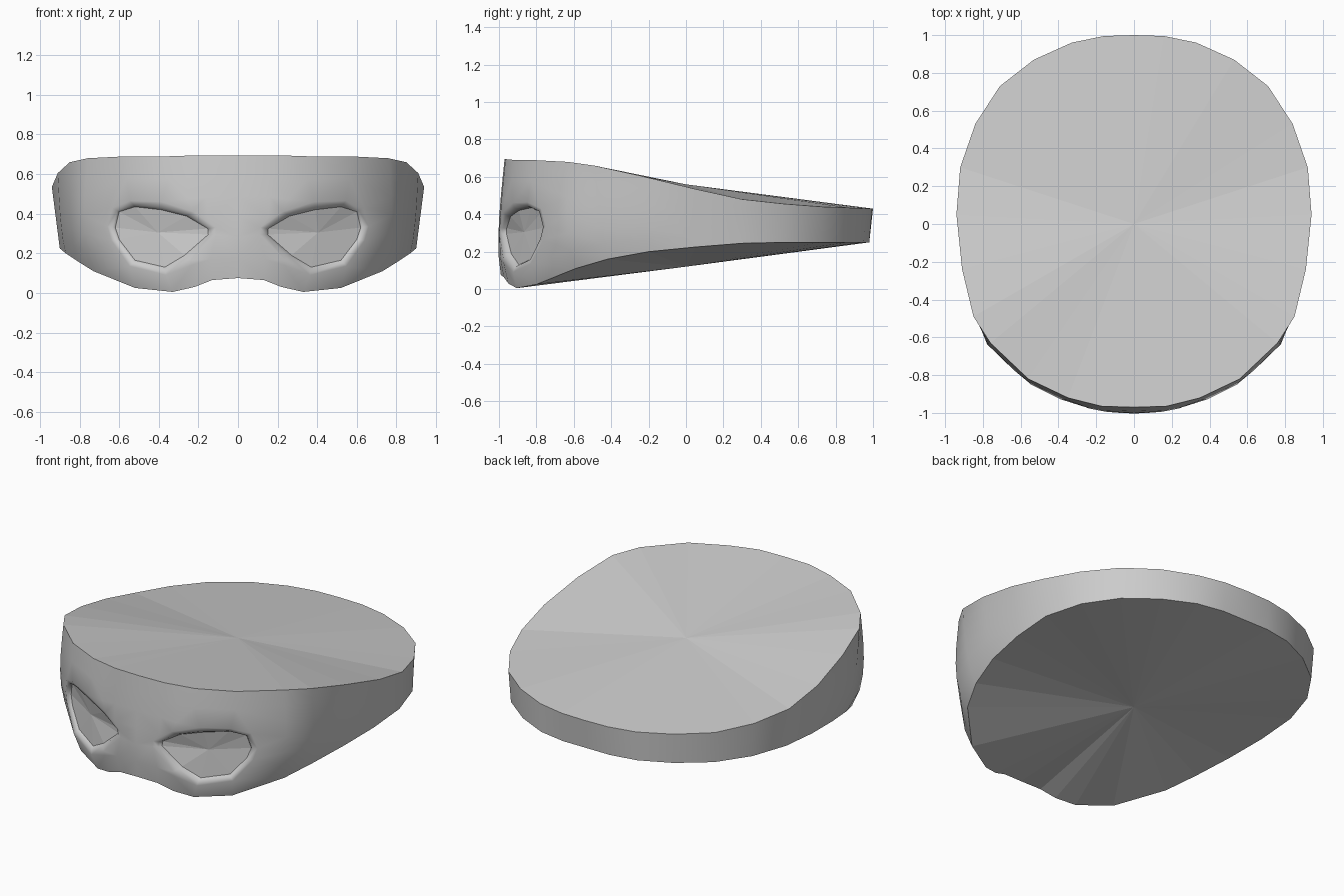
import bpy
import math
from mathutils import Vector
from mathutils.geometry import delaunay_2d_cdt

if "Cube" in bpy.data.objects:
    bpy.data.objects.remove(bpy.data.objects["Cube"])

# Half rim, from front centre to back centre: x, y, z
TOP = [(0, -.97, .695), (.17, -.965, .695), (.26, -.943, .693), (.35, -.92, .69),
       (.56, -.82, .69), (.76, -.63, .68), (.85, -.49, .66), (.91, -.24, .605),
       (.94, .05, .535), (.92, .3, .48), (.84, .53, .455), (.71, .73, .44),
       (.53, .87, .435), (.33, .96, .43), (.16, .995, .43), (0, 1, .43)]
BOTTOM = [(0, -.99, .075), (.13, -.975, .065), (.22, -.95, .03), (.33, -.905, .005),
          (.52, -.80, .025), (.73, -.59, .11), (.81, -.42, .16), (.87, -.2, .2),
          (.90, .05, .225), (.90, .3, .245), (.83, .53, .25), (.70, .72, .25),
          (.52, .86, .25), (.33, .95, .25), (.16, .98, .25), (0, .98, .25)]
BULGE = [.02, .025, .035, .045, .045, .045, .02, .01] + [0] * 8
# Eye outline seen from the front: x, z
EYE = [(.15, .295), (.153, .325), (.26, .388), (.39, .42), (.52, .435), (.60, .41),
       (.62, .33), (.60, .27), (.52, .165), (.37, .13), (.27, .19)]
LAST = len(TOP) - 1
ROWS = 6


def surface(u, t):
    i = min(int(u), LAST - 1)
    f = u - i
    top = Vector(TOP[i]).lerp(Vector(TOP[i + 1]), f)
    low = Vector(BOTTOM[i]).lerp(Vector(BOTTOM[i + 1]), f)
    p = low.lerp(top, t)
    b = BULGE[i] * (1 - f) + BULGE[i + 1] * f
    return p + Vector((p.x, p.y, 0)).normalized() * b * math.sin(math.pi * t ** .7)


def locate(x, z):
    """Surface parameters of a front-view point."""
    u, t = 2.0, .5
    for _ in range(12):
        lo, hi = 0.0, 7.0
        for _ in range(30):
            u = (lo + hi) / 2
            if surface(u, t).x < x:
                lo = u
            else:
                hi = u
        a, b = surface(u, 0).z, surface(u, 1).z
        t = (z - a) / (b - a)
    return u, t


def ring(offset):
    c = Vector((.40, .295))
    return [c + (Vector(p) - c) * (1 + offset / (Vector(p) - c).length) for p in EYE]


def inside(p, poly):
    hit = False
    for a, b in zip(poly, poly[1:] + poly[:1]):
        if (a.y > p.y) != (b.y > p.y) and p.x < (b.x - a.x) * (p.y - a.y) / (b.y - a.y) + a.x:
            hit = not hit
    return hit


def make(name, verts, faces, smooth):
    me = bpy.data.meshes.new(name)
    me.from_pydata(verts, [], faces)
    me.polygons.foreach_set("use_smooth", [smooth] * len(faces))
    ob = bpy.data.objects.new(name, me)
    bpy.context.collection.objects.link(ob)
    return ob


def mirror(ob):
    m = ob.modifiers.new("mirror", 'MIRROR')
    m.use_clip = True
    m.merge_threshold = .001


def fan(name, rim, centre, flip=False):
    n = len(rim)
    faces = [(i, (i + 1) % n, n) for i in range(n)]
    if flip:
        faces = [f[::-1] for f in faces]
    return make(name, list(rim) + [centre], faces, False)


# Mask band: eye rings and grid points triangulated in surface space
params, edges, depth = [], [], []
for offset, sink in ((0, .036), (.012, .014), (.04, 0)):
    start = len(params)
    pts = ring(offset)
    for k, p in enumerate(pts):
        params.append(Vector(locate(p.x, p.y)))
        depth.append(sink)
        edges.append((start + k, start + (k + 1) % len(pts)))
keep_out = ring(.06)
for i in range(LAST + 1):
    for j in range(ROWS + 1):
        p = surface(i, j / ROWS)
        if not (p.y < 0 and inside(Vector((p.x, p.z)), keep_out)):
            params.append(Vector((i, j / ROWS)))
            depth.append(0)
scaled = [Vector((q.x * .16, q.y * .65)) for q in params]
out_v, _, out_f, orig, _, _ = delaunay_2d_cdt(scaled, edges, [], 0, 1e-6)
verts, source = [], []
for v, o in zip(out_v, orig):
    k = o[0] if o else -1
    source.append(k)
    p = surface(min(v.x / .16, LAST), min(max(v.y / .65, 0), 1))
    verts.append(p + Vector((0, depth[k] if k >= 0 else 0, 0)))
n_eye = len(EYE)
faces = [f for f in out_f if not all(0 <= source[i] < n_eye for i in f)]
mirror(make("mask_band", verts, faces, True))

# Recessed eye panels
eye_rim = [surface(*params[k]) + Vector((0, depth[k], 0)) for k in range(n_eye)]
centre = sum(eye_rim, Vector()) / n_eye
mirror(fan("eye_panels", eye_rim, centre))

# Top and bottom caps closing the band
for name, half, z, flip in (("top_cap", TOP, .56, False), ("bottom_cap", BOTTOM, .12, True)):
    rim = half + [(-x, y, zz) for x, y, zz in half[-2:0:-1]]
    fan(name, rim, (0, 0, z), flip)
